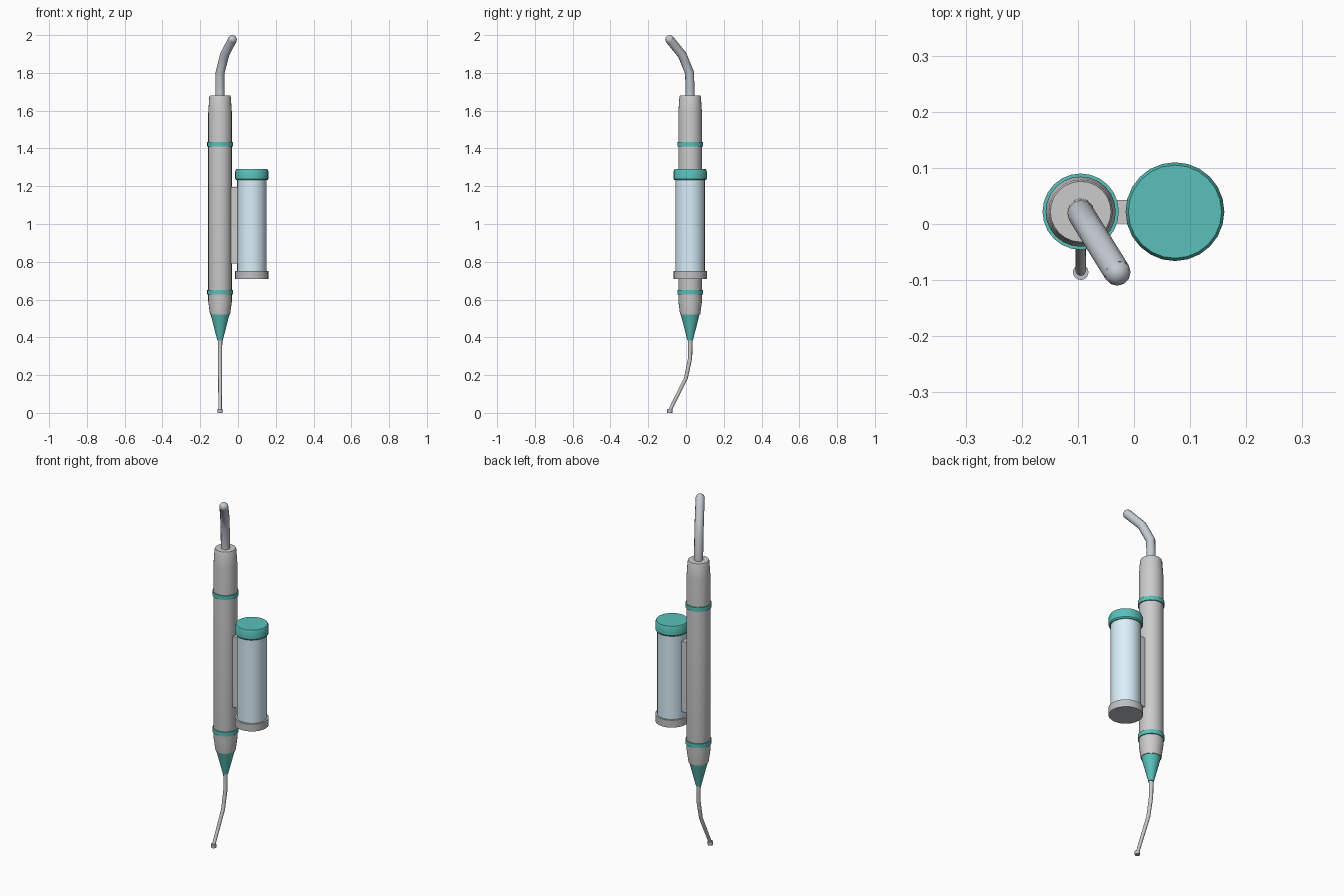
import bpy, bmesh, math

if "Cube" in bpy.data.objects:
    bpy.data.objects.remove(bpy.data.objects["Cube"])

BODY = (-0.095, 0.022)
CAN = (0.073, 0.022)


def material(name, rgb):
    m = bpy.data.materials.new(name)
    m.diffuse_color = (*rgb, 1)
    m.use_nodes = True
    m.node_tree.nodes["Principled BSDF"].inputs["Base Color"].default_value = m.diffuse_color
    return m


TEAL = material("teal", (0.10, 0.53, 0.49))
BLUE = material("pale_blue", (0.70, 0.87, 0.96))
SLATE = material("slate_hose", (0.55, 0.59, 0.64))
DARK = material("dark_grey", (0.52, 0.53, 0.55))


def finish(ob, mat):
    if mat:
        ob.data.materials.append(mat)
    bpy.ops.object.select_all(action='DESELECT')
    ob.select_set(True)
    bpy.context.view_layer.objects.active = ob
    if ob.type == 'CURVE':
        bpy.ops.object.convert(target='MESH')
    bpy.ops.object.shade_smooth_by_angle(angle=math.radians(35))
    return bpy.context.object


def lathe(name, centre, profile, mat=None, sides=24):
    """Closed turned solid from (radius, z) pairs, bottom to top."""
    bm = bmesh.new()
    rings = [[bm.verts.new((centre[0] + r * math.cos(2 * math.pi * i / sides),
                            centre[1] + r * math.sin(2 * math.pi * i / sides), z))
              for i in range(sides)] for r, z in profile]
    for a, b in zip(rings, rings[1:]):
        for i in range(sides):
            j = (i + 1) % sides
            bm.faces.new((a[i], a[j], b[j], b[i]))
    bm.faces.new(rings[0][::-1])
    bm.faces.new(rings[-1])
    me = bpy.data.meshes.new(name)
    bm.to_mesh(me)
    bm.free()
    ob = bpy.data.objects.new(name, me)
    bpy.context.collection.objects.link(ob)
    return finish(ob, mat)


def tube(name, points, radii, mat=None):
    """Round tube along a bent path."""
    cu = bpy.data.curves.new(name, 'CURVE')
    cu.dimensions = '3D'
    cu.bevel_depth = 1
    cu.bevel_resolution = 4
    cu.use_fill_caps = True
    sp = cu.splines.new('POLY')
    sp.points.add(len(points) - 1)
    for p, co, r in zip(sp.points, points, radii):
        p.co = (*co, 1)
        p.radius = r
    ob = bpy.data.objects.new(name, cu)
    bpy.context.collection.objects.link(ob)
    return finish(ob, mat)


# Handpiece body, trim bands and nose cone
lathe("handle_body", BODY, [(0.053, 0.52), (0.0625, 0.59), (0.0625, 1.59),
                            (0.057, 1.672), (0.054, 1.68)])
for name, z in (("lower_band", 0.639), ("upper_band", 1.423)):
    lathe(name, BODY, [(0.068, z - 0.012), (0.068, z + 0.012)], TEAL)
lathe("nose_cone", BODY, [(0.014, 0.382), (0.050, 0.522)], TEAL)

# Bent needle and its tip
bx, by = BODY
tube("needle", [(bx, by, 0.40), (bx, by, 0.292), (bx, 0.0, 0.185), (bx, -0.086, 0.012)],
     [0.012, 0.011, 0.010, 0.009])
lathe("needle_tip", (bx, -0.086), [(0.014, 0.0), (0.014, 0.02)], DARK, 12)

# Hose with rounded end
end = (-0.030, -0.086, 1.976)
tube("hose", [(bx, by, 1.66), (bx, by - 0.003, 1.80), (-0.071, -0.020, 1.895), end],
     [0.024] * 4, SLATE)
bpy.ops.mesh.primitive_uv_sphere_add(segments=12, ring_count=8, radius=0.024, location=end)
bpy.context.object.name = "hose_end"
finish(bpy.context.object, SLATE)

# Side canister
lathe("canister_base", CAN, [(0.088, 0.71), (0.088, 0.752)], DARK)
lathe("canister_glass", CAN, [(0.078, 0.74), (0.078, 1.245)], BLUE)
lathe("canister_cap", CAN, [(0.083, 1.232), (0.088, 1.239), (0.088, 1.278),
                            (0.083, 1.29)], TEAL)

# Bracket joining canister to body
bpy.ops.mesh.primitive_cube_add(size=1, location=(-0.023, 0.022, 0.9925))
bracket = bpy.context.object
bracket.name = "bracket"
bracket.scale = (0.06, 0.042, 0.405)
bpy.ops.object.transform_apply(location=False, rotation=False, scale=True)
